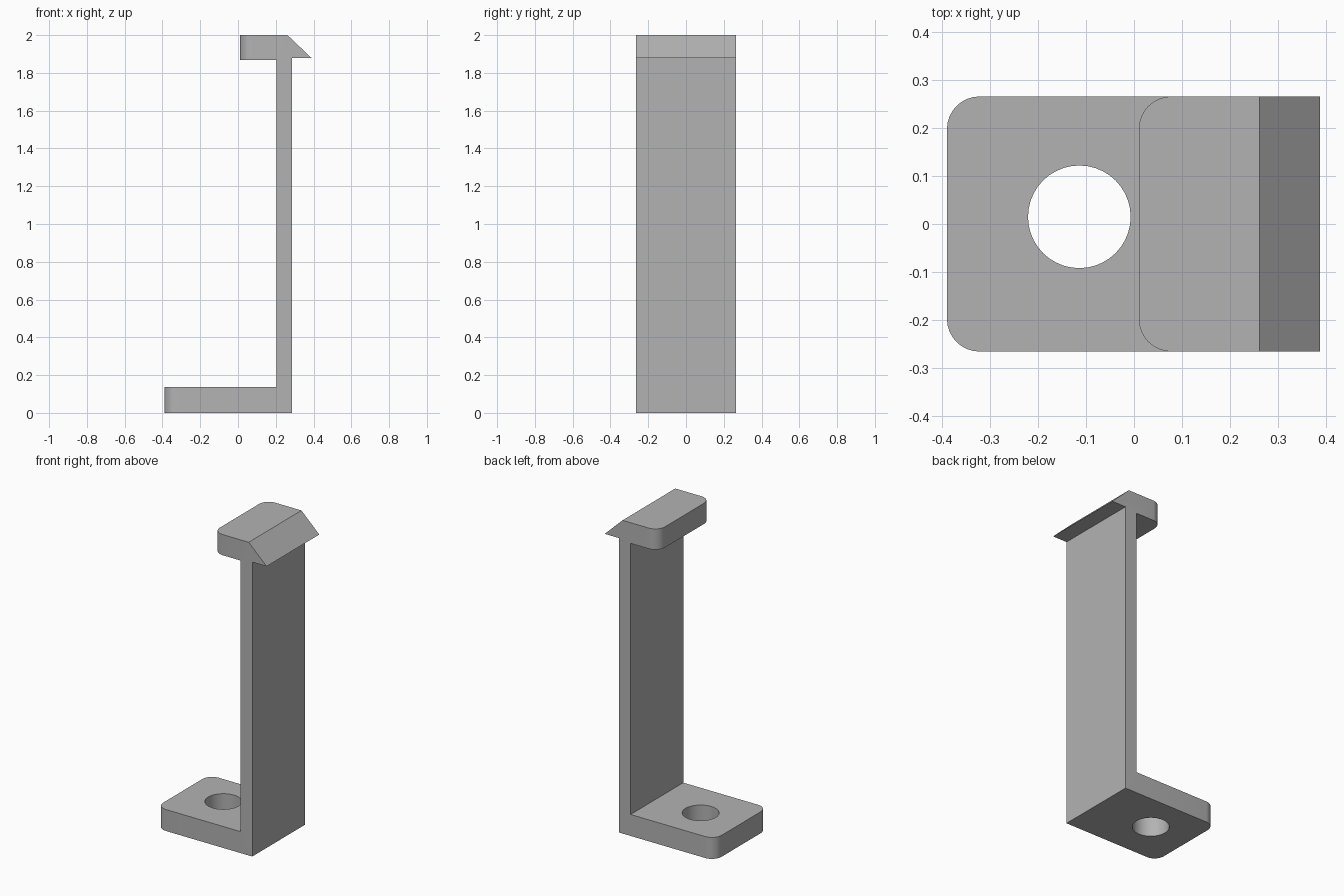
import bpy, bmesh

if "Cube" in bpy.data.objects:
    bpy.data.objects.remove(bpy.data.objects["Cube"])

HALF_WIDTH = 0.266
CORNER = 0.068

# Side profile (x, z): foot, upright and hooked head in one piece
PROFILE = [(-0.39, 0), (0.287, 0), (0.287, 1.88), (0.388, 1.88), (0.262, 2.0),
           (0.01, 2.0), (0.01, 1.868), (0.205, 1.868), (0.205, 0.137), (-0.39, 0.137)]

grey = bpy.data.materials.new("plain grey")
grey.diffuse_color = (0.45, 0.45, 0.45, 1)
grey.use_nodes = True
grey.node_tree.nodes["Principled BSDF"].inputs["Base Color"].default_value = grey.diffuse_color

bm = bmesh.new()
face = bm.faces.new([bm.verts.new((x, -HALF_WIDTH, z)) for x, z in PROFILE])
extruded = bmesh.ops.extrude_face_region(bm, geom=[face])["geom"]
bmesh.ops.translate(bm, vec=(0, 2 * HALF_WIDTH, 0),
                    verts=[g for g in extruded if isinstance(g, bmesh.types.BMVert)])
bmesh.ops.recalc_face_normals(bm, faces=bm.faces)

# Round the upright corners at the free ends of the foot and head
corners = [e for e in bm.edges
           if abs(e.verts[0].co.z - e.verts[1].co.z) > 0.1
           and all(abs(v.co.x + 0.39) < 1e-4 or abs(v.co.x - 0.01) < 1e-4 for v in e.verts)]
bmesh.ops.bevel(bm, geom=corners, offset=CORNER, segments=8, profile=0.5, affect='EDGES')
mesh = bpy.data.meshes.new("bracket")
bm.to_mesh(mesh)
bm.free()
mesh.materials.append(grey)
bracket = bpy.data.objects.new("bracket", mesh)
bpy.context.collection.objects.link(bracket)

# Screw hole through the foot
bpy.ops.mesh.primitive_cylinder_add(vertices=40, radius=0.107, depth=0.4,
                                    location=(-0.114, 0.015, 0.07))
cutter = bpy.context.object
cutter.name = "hole_cutter"
cutter.hide_render = True
cutter.data.materials.append(grey)
hole = bracket.modifiers.new("screw hole", 'BOOLEAN')
hole.operation = 'DIFFERENCE'
hole.solver = 'EXACT'
hole.object = cutter

bpy.ops.object.select_all(action='DESELECT')
bracket.select_set(True)
bpy.context.view_layer.objects.active = bracket
bpy.ops.object.modifier_apply(modifier=hole.name)
bpy.data.objects.remove(cutter)

# Smooth the rounded corners and hole, keep all other edges sharp
bpy.ops.object.shade_smooth_by_angle(angle=0.5)
